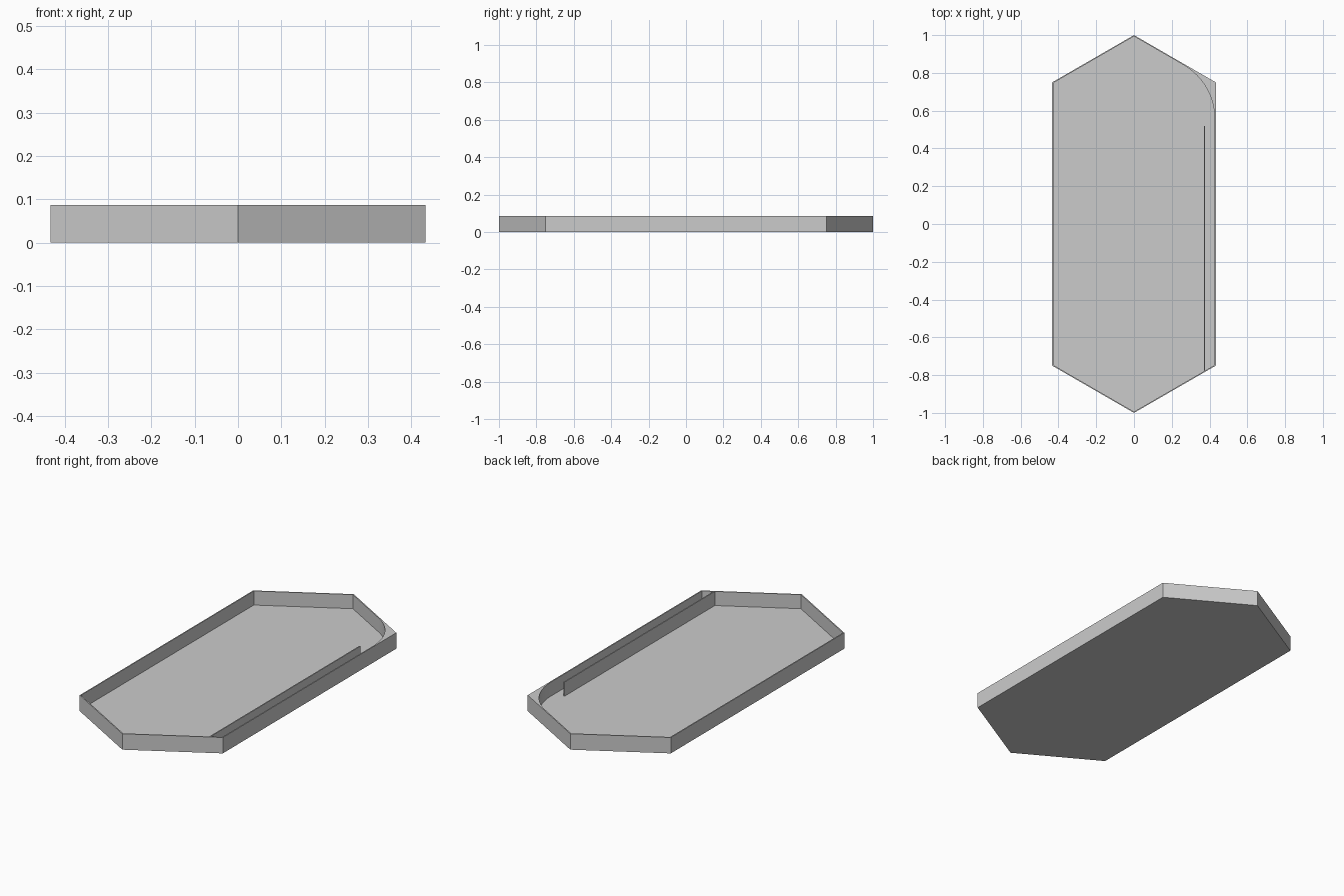
import bpy, bmesh, math
from mathutils import Vector

if "Cube" in bpy.data.objects:
    bpy.data.objects.remove(bpy.data.objects["Cube"])

W, H = 0.433, 0.087        # half width, overall height
WALL, FLOOR = 0.006, 0.010  # wall and floor thickness


def finish(bm, name, smooth=False):
    bmesh.ops.recalc_face_normals(bm, faces=bm.faces)
    me = bpy.data.meshes.new(name)
    bm.to_mesh(me)
    bm.free()
    ob = bpy.data.objects.new(name, me)
    bpy.context.collection.objects.link(ob)
    if smooth:
        bpy.ops.object.select_all(action='DESELECT')
        ob.select_set(True)
        bpy.context.view_layer.objects.active = ob
        bpy.ops.object.shade_smooth_by_angle(angle=math.radians(30))
    return ob


def prism(points, z0, z1):
    """Extrude a counter-clockwise plan outline; return bmesh and its top face."""
    bm = bmesh.new()
    base = bm.faces.new([bm.verts.new((x, y, z0)) for x, y in points])
    low = bmesh.ops.duplicate(bm, geom=[base])
    bm.faces.remove([g for g in low['geom'] if isinstance(g, bmesh.types.BMFace)][0])
    bmesh.ops.delete(bm, geom=[v for v in bm.verts if not v.link_faces], context='VERTS')
    top = bmesh.ops.extrude_face_region(bm, geom=[base], use_keep_orig=True)['geom']
    bmesh.ops.translate(bm, vec=(0, 0, z1 - z0),
                        verts=[g for g in top if isinstance(g, bmesh.types.BMVert)])
    bmesh.ops.recalc_face_normals(bm, faces=bm.faces)
    return bm, max(bm.faces, key=lambda f: f.calc_center_median().z)


# Tray: elongated hexagon, hollowed from the top
bm, top = prism([(0, -1), (W, -0.75), (W, 0.75), (0, 1), (-W, 0.75), (-W, -0.75)], 0, H)
bmesh.ops.inset_region(bm, faces=[top], thickness=WALL, use_even_offset=True)
cup = bmesh.ops.extrude_face_region(bm, geom=[top])['geom']
bmesh.ops.translate(bm, vec=(0, 0, FLOOR - H),
                    verts=[g for g in cup if isinstance(g, bmesh.types.BMVert)])
if top.is_valid:
    bm.faces.remove(top)
finish(bm, "tray")

# Filled corner with a concave curve tangent to both walls
xi = W - WALL
yi = 0.75 - WALL * math.tan(math.radians(30))
t = 0.19
R = t / math.tan(math.radians(30))
centre = Vector((xi - R, yi - t))
arc = [centre + R * Vector((math.cos(a), math.sin(a)))
       for a in (math.radians(60 * i / 24) for i in range(25))]
bm, _ = prism([(xi, yi)] + [tuple(p) for p in reversed(arc)], FLOOR, H)
finish(bm, "curved_corner", smooth=True)

# Lane divider parallel to the right wall, meeting the front slanted wall
x0, x1 = 0.371, 0.377
slant = lambda x: -1 + WALL / math.cos(math.radians(30)) + x * 0.25 / W
bm, _ = prism([(x0, slant(x0)), (x1, slant(x1)), (x1, 0.52), (x0, 0.52)], FLOOR, H)
finish(bm, "lane_divider")
